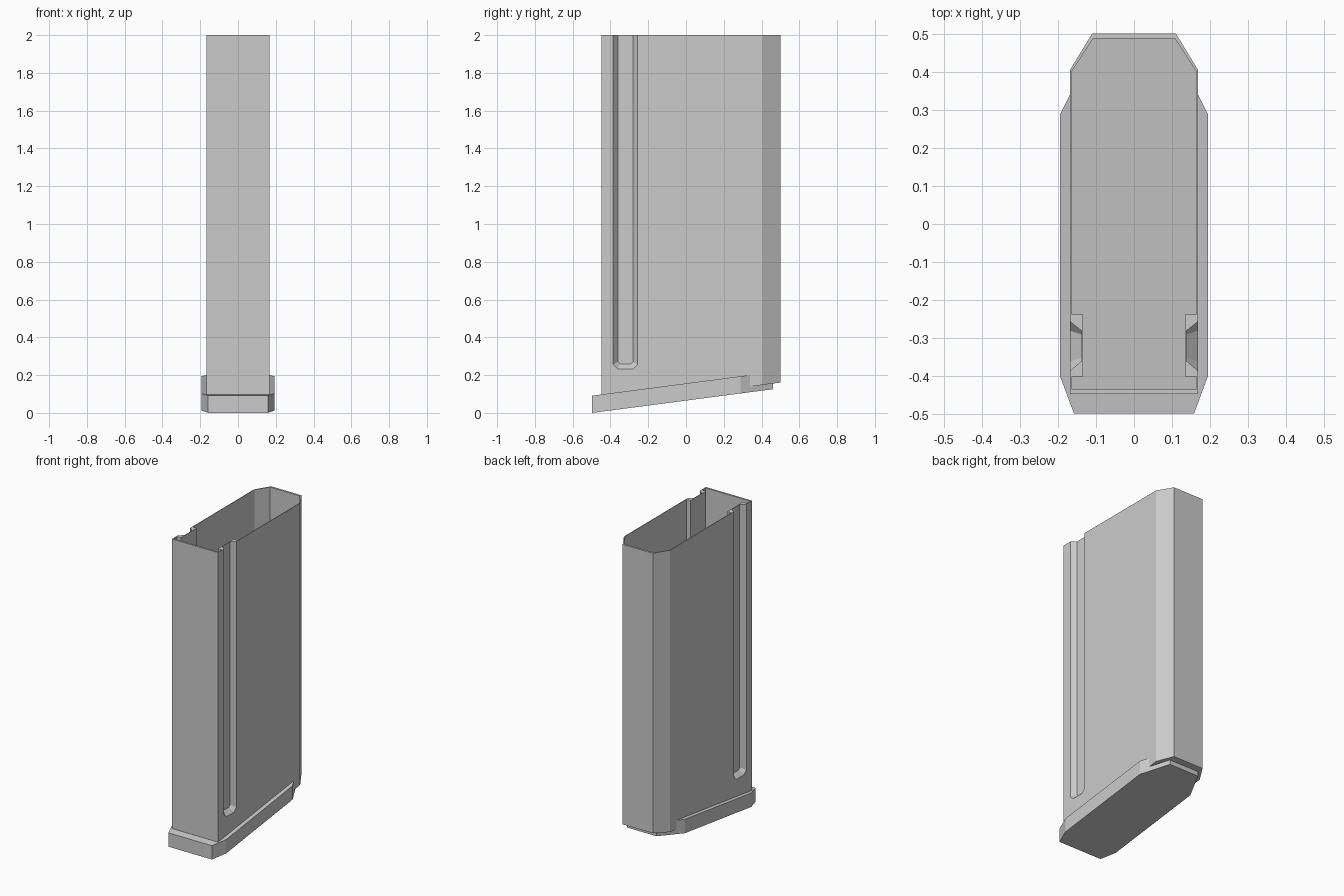
import bpy, bmesh

if "Cube" in bpy.data.objects:
    bpy.data.objects.remove(bpy.data.objects["Cube"])

SLOPE = 0.131          # tilt of the base


def tilt(y, lift=0.0):
    return SLOPE * (y + 0.497) + lift


def mirror(half):
    """Half outline on +x, front to back -> closed outline."""
    return half + [(-x, y) for x, y in reversed(half)]


def loft(name, a, b):
    """Solid between two rings with equal point counts."""
    bm = bmesh.new()
    ra = [bm.verts.new(p) for p in a]
    rb = [bm.verts.new(p) for p in b]
    bm.faces.new(ra)
    bm.faces.new(rb)
    n = len(a)
    for i in range(n):
        j = (i + 1) % n
        bm.faces.new((ra[i], ra[j], rb[j], rb[i]))
    bmesh.ops.recalc_face_normals(bm, faces=bm.faces)
    me = bpy.data.meshes.new(name)
    bm.to_mesh(me)
    bm.free()
    ob = bpy.data.objects.new(name, me)
    bpy.context.collection.objects.link(ob)
    return ob


def prism(name, outline, low, top):
    """Outline with a tilted bottom; top is a z function."""
    return loft(name, [(x, y, tilt(y, low)) for x, y in outline],
                [(x, y, top(y)) for x, y in outline])


def cut(ob, cutter):
    cutter.hide_render = True
    mod = ob.modifiers.new("cut", 'BOOLEAN')
    mod.operation = 'DIFFERENCE'
    mod.solver = 'EXACT'
    mod.object = cutter
    bpy.context.view_layer.objects.active = ob
    bpy.ops.object.modifier_apply(modifier=mod.name)
    bpy.data.objects.remove(cutter)


# Hollow body with chamfered rear corners
outer = mirror([(0.168, -0.447), (0.168, 0.405), (0.11, 0.5)])
inner = mirror([(0.163, -0.435), (0.163, -0.4), (0.134, -0.4), (0.134, -0.237),
                (0.163, -0.237), (0.163, 0.402), (0.107, 0.487)])
body = prism("magazine_body", outer, 0.03, lambda y: 2.0)
cut(body, prism("cavity_cutter", inner, 0.042, lambda y: 2.1))

# Long bevelled groove on each side
rim = [(-0.387, 2.1), (-0.387, 0.255), (-0.362, 0.23),
       (-0.28, 0.23), (-0.255, 0.255), (-0.255, 2.1)]
bed = [(-0.36, 2.1), (-0.36, 0.272), (-0.35, 0.26),
       (-0.29, 0.26), (-0.28, 0.272), (-0.28, 2.1)]
for s in (1, -1):
    cut(body, loft("groove_cutter", [(s * 0.1695, y, z) for y, z in rim],
                   [(s * 0.138, y, z) for y, z in bed]))

# Tilted base plate with a raised rim around the body
plate = mirror([(0.158, -0.497), (0.194, -0.4), (0.194, 0.288), (0.108, 0.46)])
base = prism("base_plate", plate, 0.0, lambda y: tilt(y, 0.091))
cut(base, prism("socket_cutter", outer, 0.03, lambda y: 1.0))
